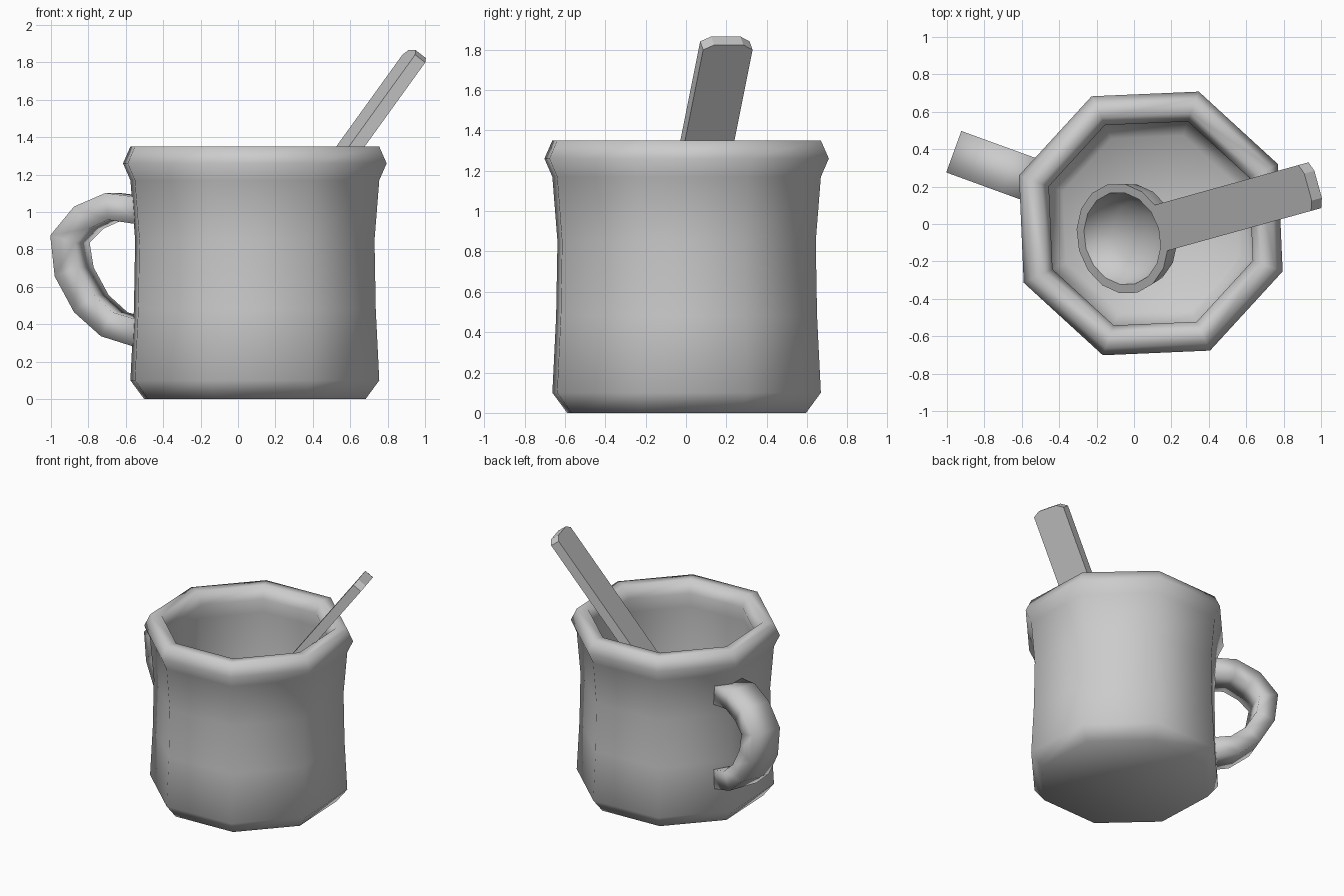
import bpy, bmesh, math
from mathutils import Matrix, Vector

if "Cube" in bpy.data.objects:
    bpy.data.objects.remove(bpy.data.objects["Cube"])


def finish(name, bm, angle, matrix=Matrix()):
    bmesh.ops.remove_doubles(bm, verts=bm.verts, dist=1e-5)
    bmesh.ops.recalc_face_normals(bm, faces=bm.faces)
    mesh = bpy.data.meshes.new(name)
    bm.to_mesh(mesh)
    bm.free()
    ob = bpy.data.objects.new(name, mesh)
    bpy.context.collection.objects.link(ob)
    ob.matrix_world = matrix
    bpy.ops.object.select_all(action='DESELECT')
    ob.select_set(True)
    bpy.context.view_layer.objects.active = ob
    bpy.ops.object.shade_smooth_by_angle(angle=math.radians(angle))
    return ob


def skin(rings, caps=False):
    """Join closed rings of points with quads."""
    bm = bmesh.new()
    vs = [[bm.verts.new(p) for p in ring] for ring in rings]
    n = len(vs[0])
    for a, b in zip(vs, vs[1:]):
        for i in range(n):
            j = (i + 1) % n
            bm.faces.new((a[i], a[j], b[j], b[i]))
    if caps:
        bm.faces.new(vs[0])
        bm.faces.new(vs[-1])
    return bm


def lathe(profile, sides, start=0.0, sx=1.0, sy=1.0):
    angles = [start + math.tau * i / sides for i in range(sides)]
    return skin([[(r * sx * math.cos(a), r * sy * math.sin(a), z) for a in angles]
                 for r, z in profile])


MUG = Matrix.Translation((0.09, 0.003, 0))

# Eight-sided mug body with rolled rim and hollow inside
body = [(0, 0), (0.63, 0), (0.708, 0.1), (0.688, 0.48), (0.681, 0.85),
        (0.708, 1.17), (0.75, 1.26), (0.708, 1.35), (0.625, 1.35),
        (0.58, 1.26), (0.6, 1.15), (0.58, 0.85), (0.585, 0.48),
        (0.58, 0.18), (0.5, 0.1), (0, 0.1)]
finish("mug_body", lathe(body, 8, math.radians(-20)), 75, MUG)

# Mug handle: flat strap swept along a path of (radius, height)
path = [Vector(p) for p in [(0.61, 1.005), (0.80, 1.03), (0.945, 0.97), (1.052, 0.855),
                            (1.028, 0.68), (0.93, 0.51), (0.80, 0.40), (0.61, 0.345)]]
half_t, half_w = 0.072, 0.118
rings = []
for i, p in enumerate(path):
    t = (path[min(i + 1, len(path) - 1)] - path[max(i - 1, 0)]).normalized()
    n = Vector((-t.y, t.x)) * half_t
    rings.append([(p.x + n.x * s, half_w * w, p.y + n.y * s)
                  for s, w in ((1, 1), (1, -1), (-1, -1), (-1, 1))])
finish("mug_handle", skin(rings, True), 100,
       MUG @ Matrix.Rotation(math.radians(160), 4, 'Z'))

# Spoon frame: local x along the spoon, y across, z out of the bowl
u = Vector((0.577, 0.16, 0.80)).normalized()
w = Vector((-u.y, u.x, 0)).normalized()
n = u.cross(w)
origin = Vector((0.94, 0.20, 1.82)) - 1.69 * u
SPOON = Matrix.Translation(origin) @ Matrix((u, w, n)).transposed().to_4x4()

# Spoon bowl: hollow half ellipsoid with a flat rim
TOP = 0.035
steps = [math.radians(d) for d in (0, 22, 45, 68, 90)]
bowl = [(math.sin(a), TOP - 0.23 * math.cos(a)) for a in steps]
bowl += [(0.84 * math.sin(a), TOP - 0.18 * math.cos(a)) for a in reversed(steps)]
finish("spoon_bowl", lathe(bowl, 16, 0, 0.40, 0.30), 40, SPOON)

# Spoon handle: straight bar with clipped end corners
outline = [(0.345, -0.127), (1.69, -0.127), (1.72, -0.075),
           (1.72, 0.075), (1.69, 0.127), (0.345, 0.127)]
finish("spoon_handle", skin([[(x, y, z) for x, y in outline] for z in (-TOP, TOP)], True),
       25, SPOON)
